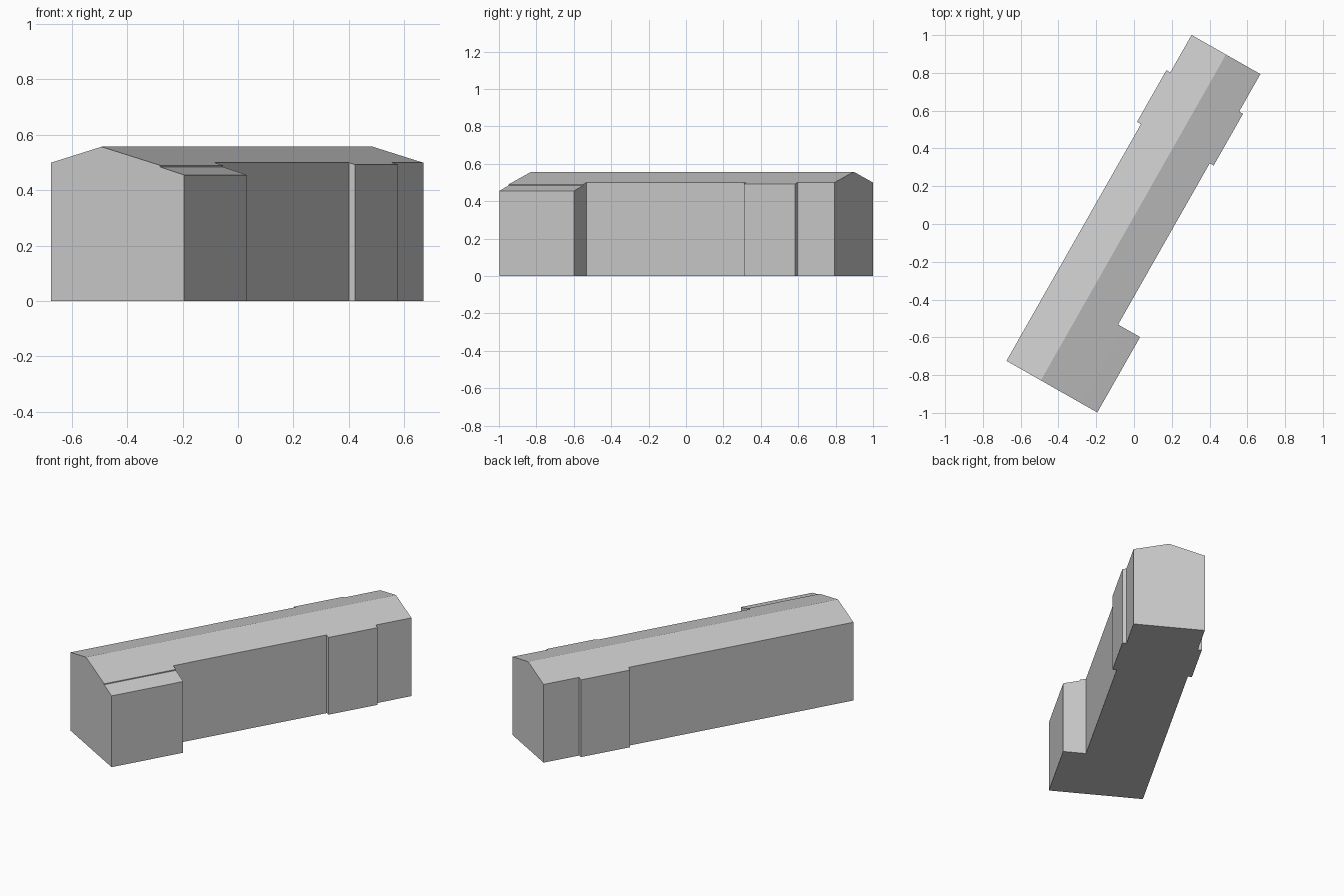
import bpy
import bmesh
import math

cube = bpy.data.objects.get("Cube")
if cube:
    bpy.data.objects.remove(cube, do_unlink=True)

LENGTH = 1.984
HALF = 0.2095          # half width of the hall
RIDGE = 0.557
PITCH = 0.275          # roof drop per unit of width
YAW = math.radians(-29.6)
RIDGE_START = (-0.493, -0.828, 0)

grey = bpy.data.materials.new("plain grey")
grey.use_nodes = True
colour = (0.6, 0.6, 0.6, 1)
grey.diffuse_color = colour
grey.node_tree.nodes["Principled BSDF"].inputs["Base Color"].default_value = colour


def roof_z(x):
    return RIDGE - PITCH * abs(x)


def extrude_profile(name, profile, start, end):
    """Sweep a cross-section along the hall, then turn it into place."""
    bm = bmesh.new()
    face = bm.faces.new([bm.verts.new((x, start, z)) for x, z in profile])
    swept = bmesh.ops.extrude_face_region(bm, geom=[face])
    for v in swept["geom"]:
        if isinstance(v, bmesh.types.BMVert):
            v.co.y = end
    bmesh.ops.recalc_face_normals(bm, faces=bm.faces)
    mesh = bpy.data.meshes.new(name)
    bm.to_mesh(mesh)
    bm.free()
    mesh.materials.append(grey)
    obj = bpy.data.objects.new(name, mesh)
    obj.location = RIDGE_START
    obj.rotation_euler.z = YAW
    bpy.context.collection.objects.link(obj)
    return obj


# Long hall with a shallow gable roof
eave = roof_z(HALF)
extrude_profile("main_hall", [(-HALF, 0), (HALF, 0), (HALF, eave),
                              (0, RIDGE), (-HALF, eave)], 0, LENGTH)

# Front side wing, its roof set just below the hall's roof edge
wing = 0.3435
lip = 0.244
extrude_profile("side_wing", [(HALF, 0), (wing, 0), (wing, 0.455), (lip, 0.484),
                              (lip, roof_z(lip)), (HALF, eave)], 0, 0.459)

# Matching shallow bays on both long walls
bay = HALF + 0.024
for side, label in ((1, "left"), (-1, "right")):
    extrude_profile(label + "_bay", [(side * HALF, 0), (side * bay, 0),
                                     (side * bay, roof_z(bay)), (side * HALF, eave)],
                    1.441, 1.756)
